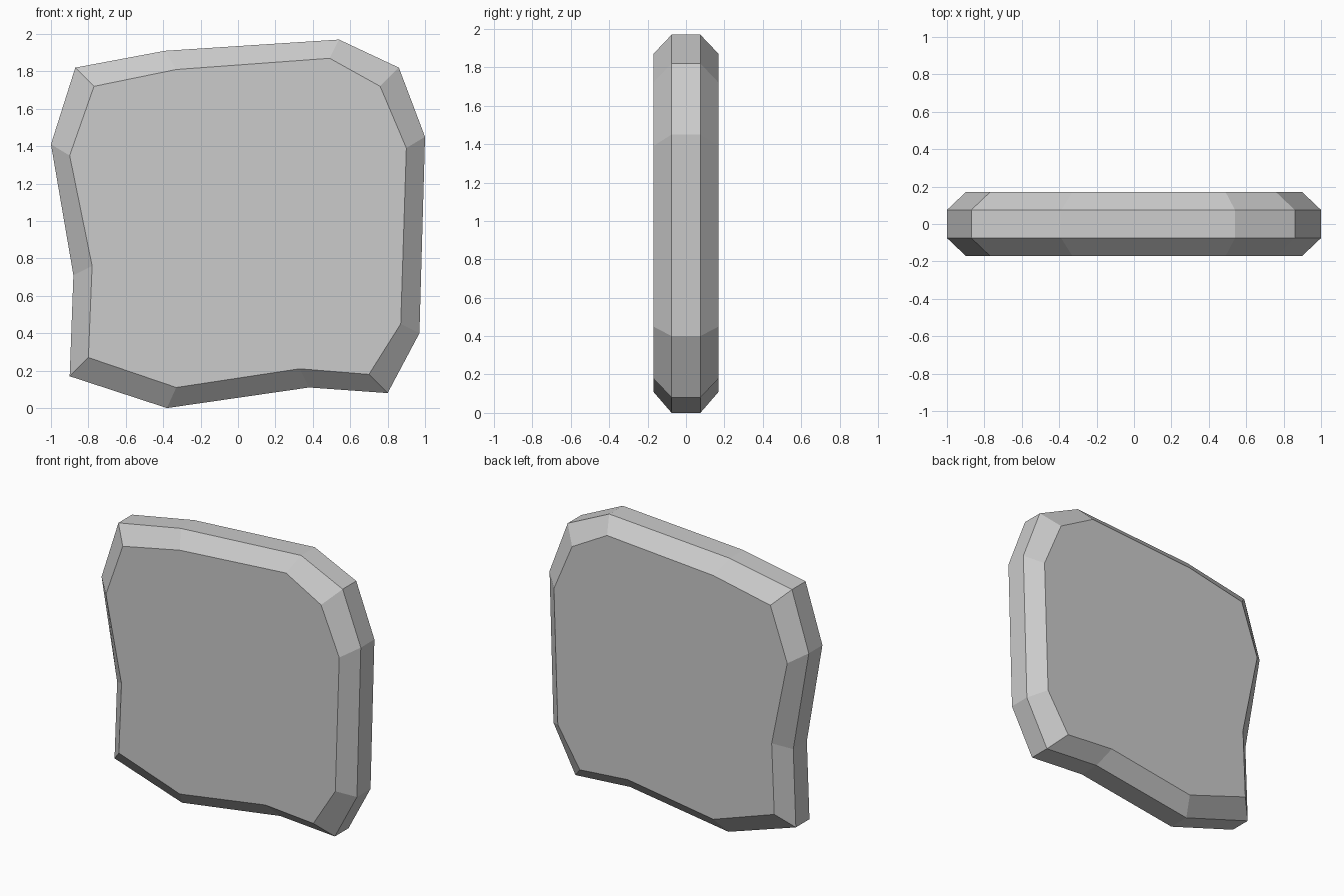
import bpy, bmesh

cube = bpy.data.objects.get("Cube")
if cube:
    bpy.data.objects.remove(cube, do_unlink=True)

# Stone colour
stone = bpy.data.materials.new("stone_grey")
stone.use_nodes = True
grey = (0.6, 0.6, 0.6, 1)
stone.diffuse_color = grey
stone.node_tree.nodes["Principled BSDF"].inputs["Base Color"].default_value = grey

# Irregular outlines (x, z): the rim and the smaller flat faces
rim = [(-.38, 0), (.38, .11), (.8, .08), (.97, .4), (1, 1.45), (.86, 1.82),
       (.54, 1.97), (-.39, 1.91), (-.87, 1.82), (-1, 1.41), (-.88, .71), (-.9, .17)]
face = [(-.33, .11), (.33, .21), (.7, .18), (.87, .45), (.9, 1.39), (.76, 1.72),
        (.49, 1.87), (-.33, 1.81), (-.77, 1.72), (-.9, 1.35), (-.78, .76), (-.8, .27)]

# Loft front face, front rim, back rim, back face
bm = bmesh.new()
rings = [[bm.verts.new((x, y, z)) for x, z in outline]
         for outline, y in ((face, -.17), (rim, -.075), (rim, .075), (face, .17))]
count = len(rim)
for a, b in zip(rings, rings[1:]):
    for i in range(count):
        j = (i + 1) % count
        bm.faces.new((a[i], b[i], b[j], a[j]))
bm.faces.new(rings[0])
bm.faces.new(rings[-1][::-1])
bmesh.ops.recalc_face_normals(bm, faces=bm.faces)

mesh = bpy.data.meshes.new("stone_slab")
bm.to_mesh(mesh)
bm.free()
mesh.materials.append(stone)
slab = bpy.data.objects.new("stone_slab", mesh)
bpy.context.collection.objects.link(slab)
